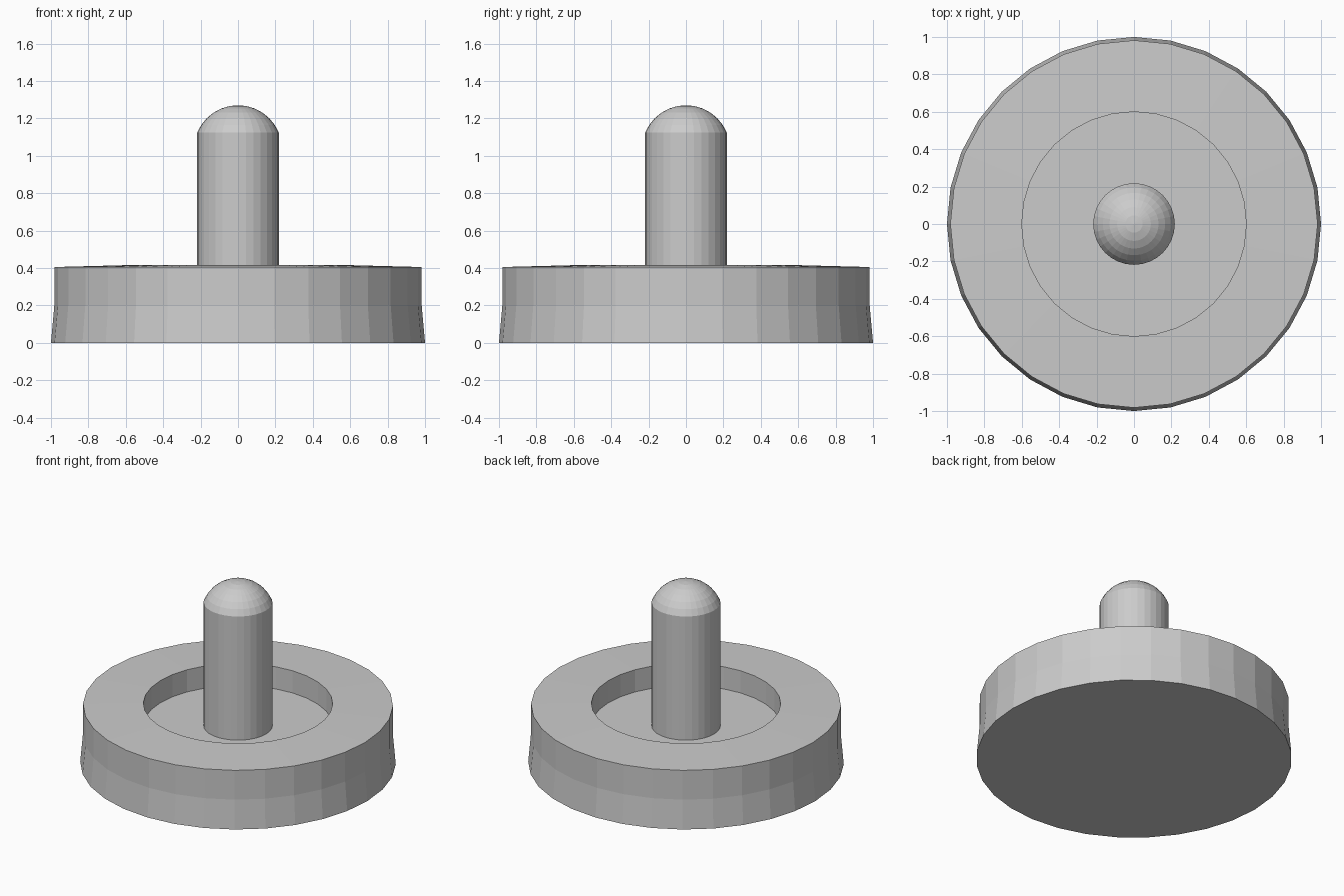
import bpy, bmesh
from math import sin, cos, pi, radians

if "Cube" in bpy.data.objects:
    bpy.data.objects.remove(bpy.data.objects["Cube"])

SIDES = 32


def lathe(name, profile):
    """Revolve (radius, z) points around z; radius 0 makes a pole."""
    bm = bmesh.new()
    rings = []
    for r, z in profile:
        if r == 0:
            rings.append([bm.verts.new((0, 0, z))] * SIDES)
        else:
            rings.append([bm.verts.new((r * cos(2 * pi * i / SIDES), r * sin(2 * pi * i / SIDES), z))
                          for i in range(SIDES)])
    for low, high in zip(rings, rings[1:]):
        for i in range(SIDES):
            j = (i + 1) % SIDES
            corners = dict.fromkeys((low[i], low[j], high[j], high[i]))
            bm.faces.new(list(corners))
    bmesh.ops.recalc_face_normals(bm, faces=bm.faces)
    mesh = bpy.data.meshes.new(name)
    bm.to_mesh(mesh)
    bm.free()
    obj = bpy.data.objects.new(name, mesh)
    bpy.context.collection.objects.link(obj)
    return obj


# Flared round base with a recessed well in its top
lathe("base", [(0, 0), (1.0, 0), (0.982, 0.2), (0.982, 0.405),
               (0.6, 0.415), (0.6, 0.26), (0, 0.26)])

# Upright post capped by part of a sphere
DOME_R, TOP = 0.236, 1.27
dome = [(DOME_R * sin(radians(a)), TOP - DOME_R * (1 - cos(radians(a))))
        for a in (67.5, 56.25, 45, 33.75, 22.5, 11.25)]
lathe("post", [(0, 0.255), (dome[0][0], 0.255)] + dome + [(0, TOP)])
